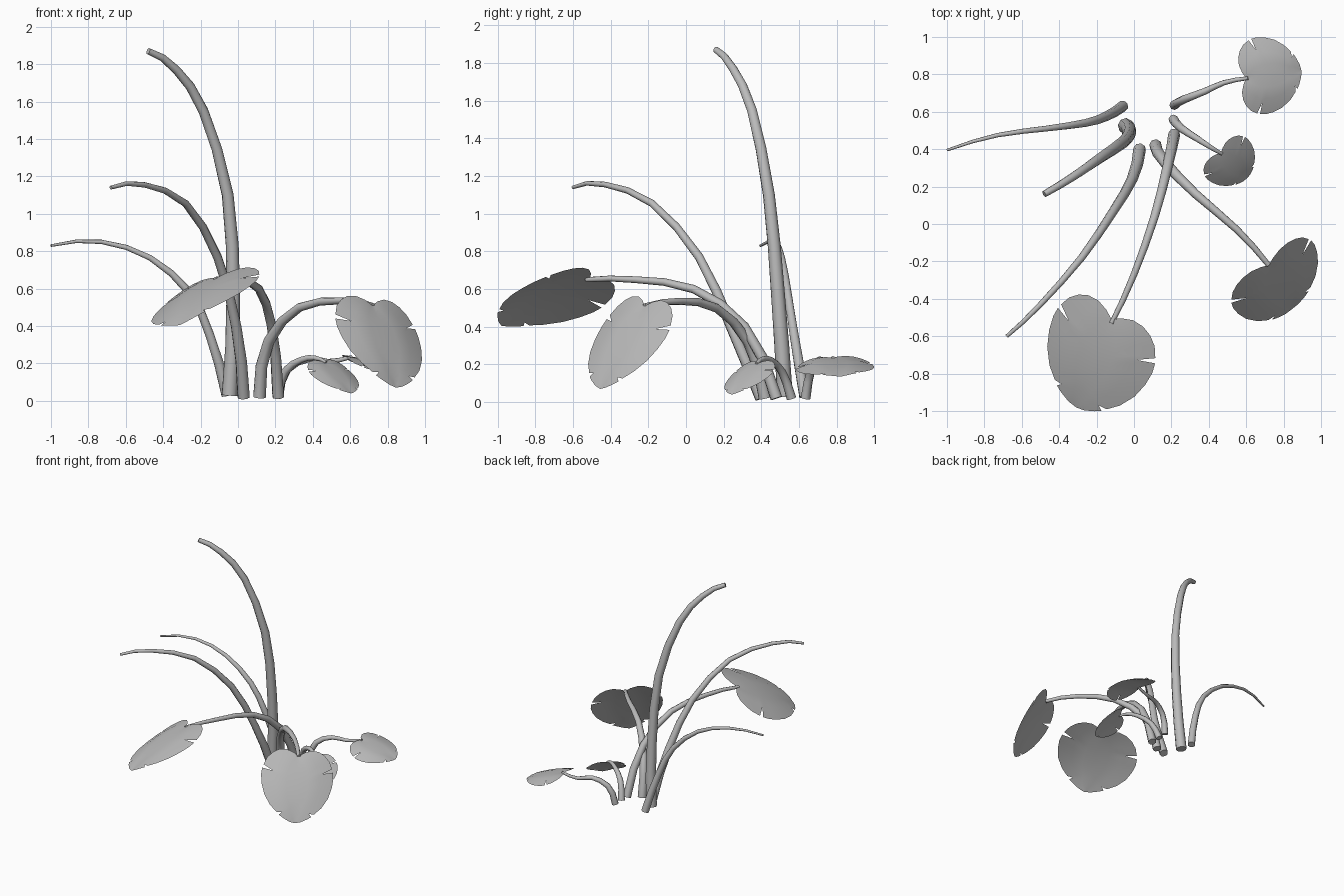
import bpy
import bmesh
import math
from mathutils import Vector

cube = bpy.data.objects.get("Cube")
if cube:
    bpy.data.objects.remove(cube, do_unlink=True)

GREY = (0.5, 0.5, 0.5, 1.0)
plant_grey = bpy.data.materials.new("plant_grey")
plant_grey.use_nodes = True
plant_grey.diffuse_color = GREY
plant_grey.node_tree.nodes["Principled BSDF"].inputs["Base Color"].default_value = GREY


def finish(bm, name, angle):
    """Turn a bmesh into a smooth-shaded object with the plant material."""
    mesh = bpy.data.meshes.new(name)
    bm.to_mesh(mesh)
    bm.free()
    mesh.materials.append(plant_grey)
    obj = bpy.data.objects.new(name, mesh)
    bpy.context.collection.objects.link(obj)
    bpy.ops.object.select_all(action='DESELECT')
    obj.select_set(True)
    bpy.context.view_layer.objects.active = obj
    bpy.ops.object.shade_smooth_by_angle(angle=math.radians(angle))


def smooth_path(points):
    """Pass a curve through the points, adding one point inside each span."""
    pts = [Vector(p) for p in points]
    first = 3 * pts[0] - 3 * pts[1] + pts[2]
    last = 3 * pts[-1] - 3 * pts[-2] + pts[-3]
    ext = [first] + pts + [last]
    path = []
    for a, b, c, d in zip(ext, ext[1:], ext[2:], ext[3:]):
        path += [b, (9 * (b + c) - a - d) / 16]
    return path + [pts[-1]]


def stem(name, base_radius, tip_radius, points, sides=8):
    """Tapered, capped tube swept along a smooth path."""
    path = smooth_path(points)
    bm = bmesh.new()
    rings = []
    last = len(path) - 1
    for i, p in enumerate(path):
        tangent = (path[min(i + 1, last)] - path[max(i - 1, 0)]).normalized()
        side = tangent.cross(Vector((0.5, -0.6, -0.6))).normalized()
        other = tangent.cross(side)
        r = base_radius + (tip_radius - base_radius) * i / last
        ring = []
        for k in range(sides):
            a = math.tau * k / sides
            ring.append(bm.verts.new(p + r * (math.cos(a) * side + math.sin(a) * other)))
        rings.append(ring)
    for low, high in zip(rings, rings[1:]):
        for k in range(sides):
            n = (k + 1) % sides
            bm.faces.new((low[k], low[n], high[n], high[k]))
    bm.faces.new(rings[0][::-1])
    bm.faces.new(rings[-1])
    finish(bm, name, 60)


# Half outline of a leaf, tip to stalk: along midrib, across, slit depth
HALF_LEAF = [
    (1, 0, 1), (.98, .16, 1), (.93, .34, 1), (.89, .45, 1), (.87, .48, .78),
    (.85, .52, 1), (.75, .71, 1), (.6, .88, 1), (.44, .97, 1), (.3, 1, 1),
    (.2, .98, 1), (.175, .97, .7), (.15, .95, 1), (.04, .86, 1),
    (-.04, .72, 1), (-.09, .55, 1), (-.1, .35, 1), (-.06, .15, 1), (0, 0, 1),
]


def leaf(name, stalk, tip, across, half_width):
    """Heart-shaped slit leaf: two arched halves meeting in a midrib crease."""
    stalk = Vector(stalk)
    midrib = Vector(tip) - stalk
    length = midrib.length
    forward = midrib.normalized()
    across = Vector(across)
    across = (across - across.dot(forward) * forward).normalized()
    up = forward.cross(across)
    bm = bmesh.new()
    for sign in (1, -1):
        rows = []
        for k, (u, v, depth) in enumerate(HALF_LEAF):
            root = 1 - k / (len(HALF_LEAF) - 1)
            row = []
            for t in (0, .3, .6, depth):
                s = root + (u - root) * t
                w = v * t * half_width
                h = .12 * w - .45 * w * w + .15 * s * (1 - s)
                row.append(bm.verts.new(
                    stalk + length * (s * forward + sign * w * across + h * up)))
            rows.append(row)
        for a, b in zip(rows, rows[1:]):
            for j in range(len(a) - 1):
                quad = (a[j], a[j + 1], b[j + 1], b[j])
                bm.faces.new(quad if sign > 0 else quad[::-1])
    bmesh.ops.remove_doubles(bm, verts=bm.verts, dist=0.0005)
    finish(bm, name, 40)


# Bare stems
stem("tall_stem", .042, .018, [
    (-.045, .525, .03), (-.025, .49, .55), (-.055, .44, 1.1),
    (-.185, .35, 1.55), (-.33, .25, 1.77), (-.48, .16, 1.87)])
stem("middle_stem", .034, .01, [
    (.03, .4, .02), (-.01, .24, .4), (-.11, .07, .77),
    (-.28, -.18, 1.055), (-.5, -.43, 1.155), (-.68, -.6, 1.14)])
stem("side_stem", .03, .007, [
    (-.06, .63, .03), (-.15, .575, .35), (-.26, .54, .58),
    (-.47, .51, .765), (-.73, .475, .85), (-1, .395, .83)])

# Leaf stalks
stem("front_stalk", .032, .013, [
    (.215, .48, .02), (.18, .31, .4), (.11, .04, .6),
    (0, -.27, .65), (-.12, -.53, .65)])
stem("left_stalk", .034, .014, [
    (.115, .42, .02), (.165, .33, .32), (.33, .16, .5),
    (.55, -.03, .535), (.72, -.22, .51)])
stem("back_stalk", .026, .01, [
    (.215, .635, .02), (.265, .665, .17), (.38, .71, .225),
    (.48, .755, .21), (.61, .78, .235)])
stem("small_stalk", .026, .009, [
    (.21, .56, .02), (.255, .51, .16), (.34, .455, .22),
    (.41, .41, .23), (.47, .375, .205)])

# Leaves
leaf("front_leaf", (-.12, -.51, .655), (-.31, -.98, .405), (.55, -.14, .23), .56)
leaf("left_leaf", (.72, -.22, .51), (.845, -.455, .07), (.7, .66, .05), .54)
leaf("back_leaf", (.6, .78, .235), (.895, .82, .135), (-.13, 1, .06), .66)
leaf("small_leaf", (.465, .38, .205), (.605, .245, .04), (.7, .72, .05), .6)
